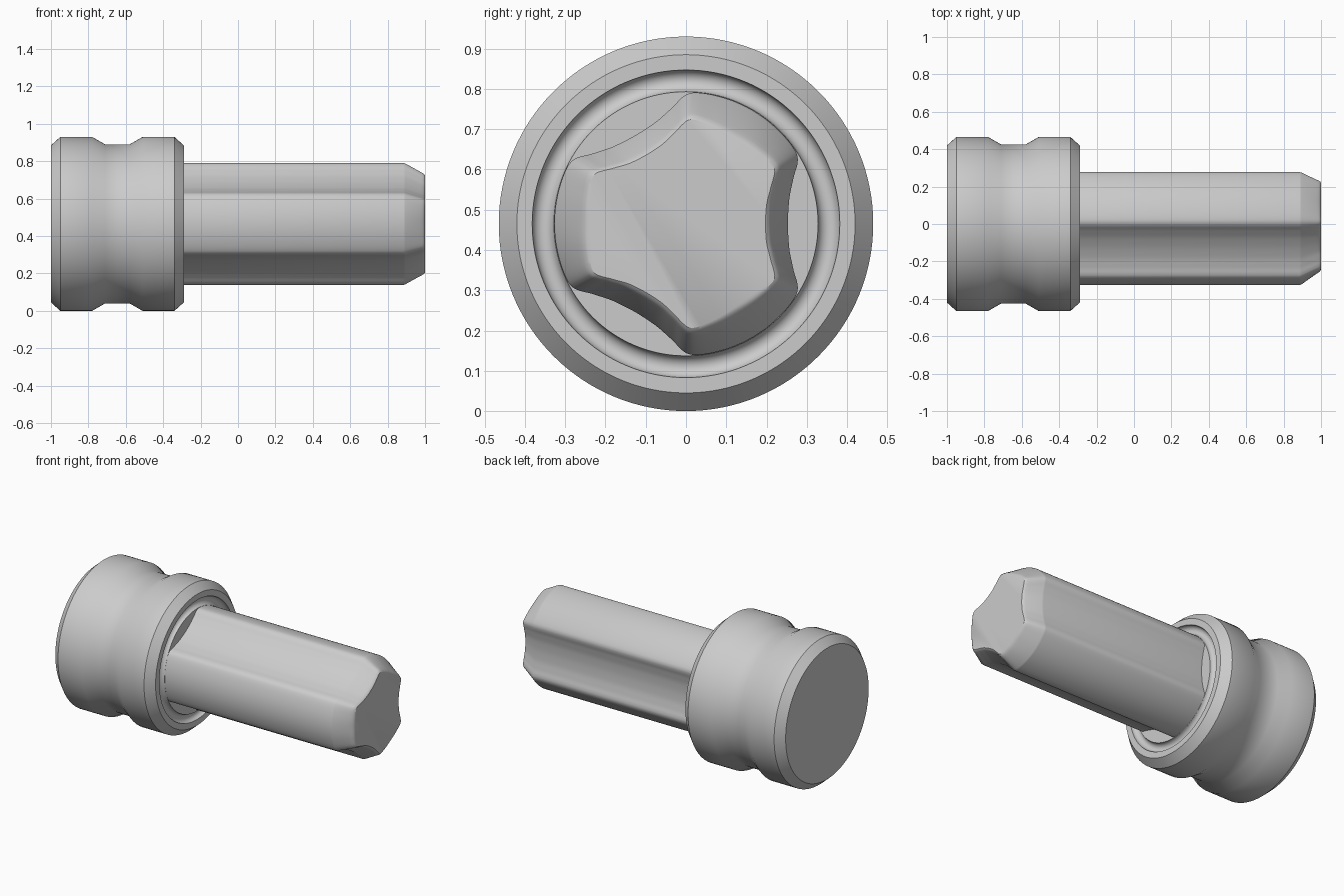
import bpy, bmesh, math

cube = bpy.data.objects.get("Cube")
if cube:
    bpy.data.objects.remove(cube)

AXIS_Z = 0.465

steel = bpy.data.materials.new("light_grey_steel")
steel.use_nodes = True
steel.diffuse_color = (0.6, 0.6, 0.6, 1)
steel.node_tree.nodes["Principled BSDF"].inputs["Base Color"].default_value = (0.6, 0.6, 0.6, 1)


def loft(name, sections):
    """Skin (x, [(angle, radius), ...]) sections along x and cap both ends."""
    bm = bmesh.new()
    rings = [[bm.verts.new((x, r * math.cos(a), AXIS_Z + r * math.sin(a))) for a, r in pts]
             for x, pts in sections]
    n = len(rings[0])
    for a, b in zip(rings, rings[1:]):
        for i in range(n):
            j = (i + 1) % n
            bm.faces.new((a[i], a[j], b[j], b[i]))
    bm.faces.new(rings[0])
    bm.faces.new(rings[-1])
    bmesh.ops.recalc_face_normals(bm, faces=bm.faces)
    mesh = bpy.data.meshes.new(name)
    bm.to_mesh(mesh)
    bm.free()
    mesh.materials.append(steel)
    obj = bpy.data.objects.new(name, mesh)
    bpy.context.collection.objects.link(obj)
    bpy.ops.object.select_all(action='DESELECT')
    obj.select_set(True)
    bpy.context.view_layer.objects.active = obj
    bpy.ops.object.shade_smooth_by_angle(angle=math.radians(32))
    return obj


# Collar: turned profile with a waist and a half-round groove in the front face
profile = [(-1, 0.42), (-0.95, 0.465), (-0.78, 0.465), (-0.71, 0.425), (-0.58, 0.425),
           (-0.51, 0.465), (-0.34, 0.465), (-0.29, 0.42)]
mid, half, steps = 0.355, 0.027, 12
for k in range(steps + 1):
    t = math.pi * k / steps
    profile.append((-0.29 - half * math.sin(t), mid + half * math.cos(t)))
SEG = 128
loft("collar", [(x, [(math.tau * i / SEG, r) for i in range(SEG)]) for x, r in profile])

# Shaft: three wide lobes and three shallow flutes
# (degrees from flute centre, shaft radius, tip radius)
KEYS = [(0, 0.253, 0.200), (13, 0.263, 0.208), (22.5, 0.288, 0.230), (28, 0.313, 0.250),
        (31, 0.323, 0.260), (35, 0.327, 0.262), (45, 0.327, 0.253), (60, 0.327, 0.246)]


def catmull(p, t):
    a, b, c, d = p
    return 0.5 * (2 * b + (c - a) * t + (2 * a - 5 * b + 4 * c - d) * t * t
                  + (3 * b - a - 3 * c + d) * t ** 3)


def mirrored(key, centre):
    return (2 * centre - key[0], key[1], key[2])


def half_lobe(sub=5):
    keys = [mirrored(KEYS[1], 0)] + KEYS + [mirrored(KEYS[-2], 60)]
    out = []
    for i in range(len(KEYS) - 1):
        for s in range(sub):
            out.append(tuple(catmull([k[c] for k in keys[i:i + 4]], s / sub) for c in range(3)))
    return out + [KEYS[-1]]


half_pts = half_lobe()
period = half_pts + [mirrored(k, 60) for k in half_pts[-2:0:-1]]


def section(blend):
    """Cross-section blended from the full shaft (0) to the tip face (1)."""
    return [(math.radians(a + 120 * n), r + (tip - r) * blend)
            for n in range(3) for a, r, tip in period]


loft("fluted_shaft", [(x, section(b)) for x, b in
                      [(-0.36, 0), (0.885, 0), (0.895, 0.05), (0.97, 0.7),
                       (0.985, 0.82), (0.995, 0.93), (1, 1.05)]])
